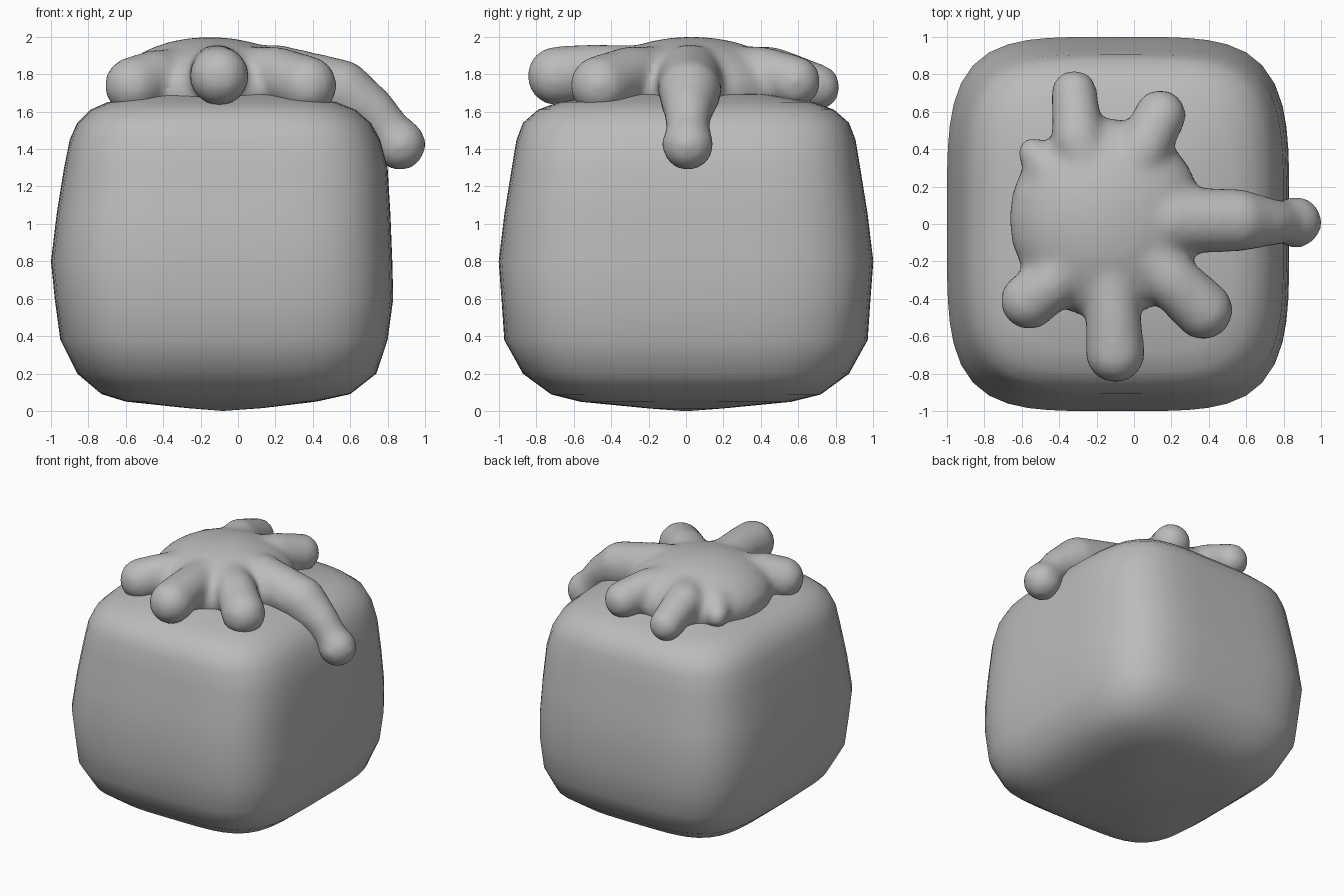
import bpy, bmesh, math
from mathutils import Vector, Matrix

cube = bpy.data.objects.get("Cube")
if cube:
    bpy.data.objects.remove(cube, do_unlink=True)

grey = bpy.data.materials.new("plain_grey")
grey.use_nodes = True
GREY = (0.5, 0.5, 0.5, 1)
grey.diffuse_color = GREY
grey.node_tree.nodes["Principled BSDF"].inputs["Base Color"].default_value = GREY


def finish(name, bm):
    bmesh.ops.recalc_face_normals(bm, faces=bm.faces)
    for f in bm.faces:
        f.smooth = True
    mesh = bpy.data.meshes.new(name)
    bm.to_mesh(mesh)
    bm.free()
    mesh.materials.append(grey)
    obj = bpy.data.objects.new(name, mesh)
    bpy.context.collection.objects.link(obj)
    return obj


# Soft block: rounded-square rings (height, left x, right x, half depth)
PROFILE = [
    (0.015, -0.27, 0.13, 0.20), (0.05, -0.60, 0.42, 0.56),
    (0.09, -0.73, 0.60, 0.72), (0.20, -0.86, 0.74, 0.87),
    (0.38, -0.95, 0.80, 0.97), (0.60, -0.98, 0.83, 0.985),
    (0.80, -1.00, 0.825, 1.00), (1.05, -0.97, 0.815, 0.97),
    (1.30, -0.93, 0.80, 0.93), (1.45, -0.90, 0.76, 0.905),
    (1.54, -0.86, 0.71, 0.87), (1.61, -0.79, 0.63, 0.79),
    (1.65, -0.70, 0.53, 0.68), (1.69, -0.50, 0.33, 0.45),
    (1.72, -0.25, 0.08, 0.18),
]
SEGMENTS = 64
POWER = 4.2
bm = bmesh.new()
rings = []
for z, left, right, depth in PROFILE:
    ring = []
    for i in range(SEGMENTS):
        a = math.tau * i / SEGMENTS
        c, s = math.cos(a), math.sin(a)
        r = (abs(c) ** POWER + abs(s) ** POWER) ** (-1 / POWER)
        x = (left + right) / 2 + (right - left) / 2 * r * c
        ring.append(bm.verts.new((x, depth * r * s, z)))
    rings.append(ring)
for low, high in zip(rings, rings[1:]):
    for i in range(SEGMENTS):
        j = (i + 1) % SEGMENTS
        bm.faces.new((low[i], low[j], high[j], high[i]))
for ring, z in ((rings[0], 0.0), (rings[-1], 1.73)):
    tip = bm.verts.new((-0.08, 0, z))
    for i in range(SEGMENTS):
        bm.faces.new((ring[i], ring[(i + 1) % SEGMENTS], tip))
finish("soft_block", bm)

# Sauce topping: a dome with drips, fused into one skin
CENTRE = (-0.15, 0.04, 1.80, 0.15)
DRIPS = [
    [(-0.30, 0.45, 1.81, 0.14), (-0.32, 0.70, 1.73, 0.125)],
    [(0.05, 0.40, 1.81, 0.14), (0.14, 0.58, 1.76, 0.14)],
    [(0.20, 0.02, 1.78, 0.18), (0.55, 0.02, 1.71, 0.17), (0.72, 0.01, 1.60, 0.13),
     (0.81, 0.01, 1.50, 0.115), (0.865, 0.01, 1.425, 0.14)],
    [(0.20, -0.30, 1.80, 0.15), (0.37, -0.46, 1.74, 0.16)],
    [(-0.11, -0.50, 1.81, 0.15), (-0.10, -0.69, 1.79, 0.16)],
    [(-0.45, -0.33, 1.79, 0.14), (-0.56, -0.41, 1.74, 0.155)],
    [(-0.45, 0.28, 1.78, 0.12), (-0.54, 0.38, 1.73, 0.085)],
    [(-0.45, 0.08, 1.78, 0.12), (-0.56, 0.07, 1.74, 0.09)],
]


def blob(bm, x, y, z, size):
    place = Matrix.Translation((x, y, z)) @ Matrix.Diagonal((*size, 1))
    bmesh.ops.create_uvsphere(bm, u_segments=24, v_segments=14, radius=1, matrix=place)


bm = bmesh.new()
blob(bm, -0.15, 0.03, 1.71, (0.52, 0.54, 0.29))
for drip in DRIPS:
    path = [Vector(p) for p in [CENTRE] + drip]
    for a, b in zip(path, path[1:]):
        steps = max(2, int((b - a).length / 0.035))
        for k in range(1, steps + 1):
            x, y, z, r = a.lerp(b, k / steps)
            blob(bm, x, y, z, (r, r, r))
sauce = finish("sauce_topping", bm)

fuse = sauce.modifiers.new("fuse", 'REMESH')
fuse.mode = 'VOXEL'
fuse.voxel_size = 0.025
fuse.use_smooth_shade = True
soften = sauce.modifiers.new("soften", 'SMOOTH')
soften.factor = 0.5
soften.iterations = 12
